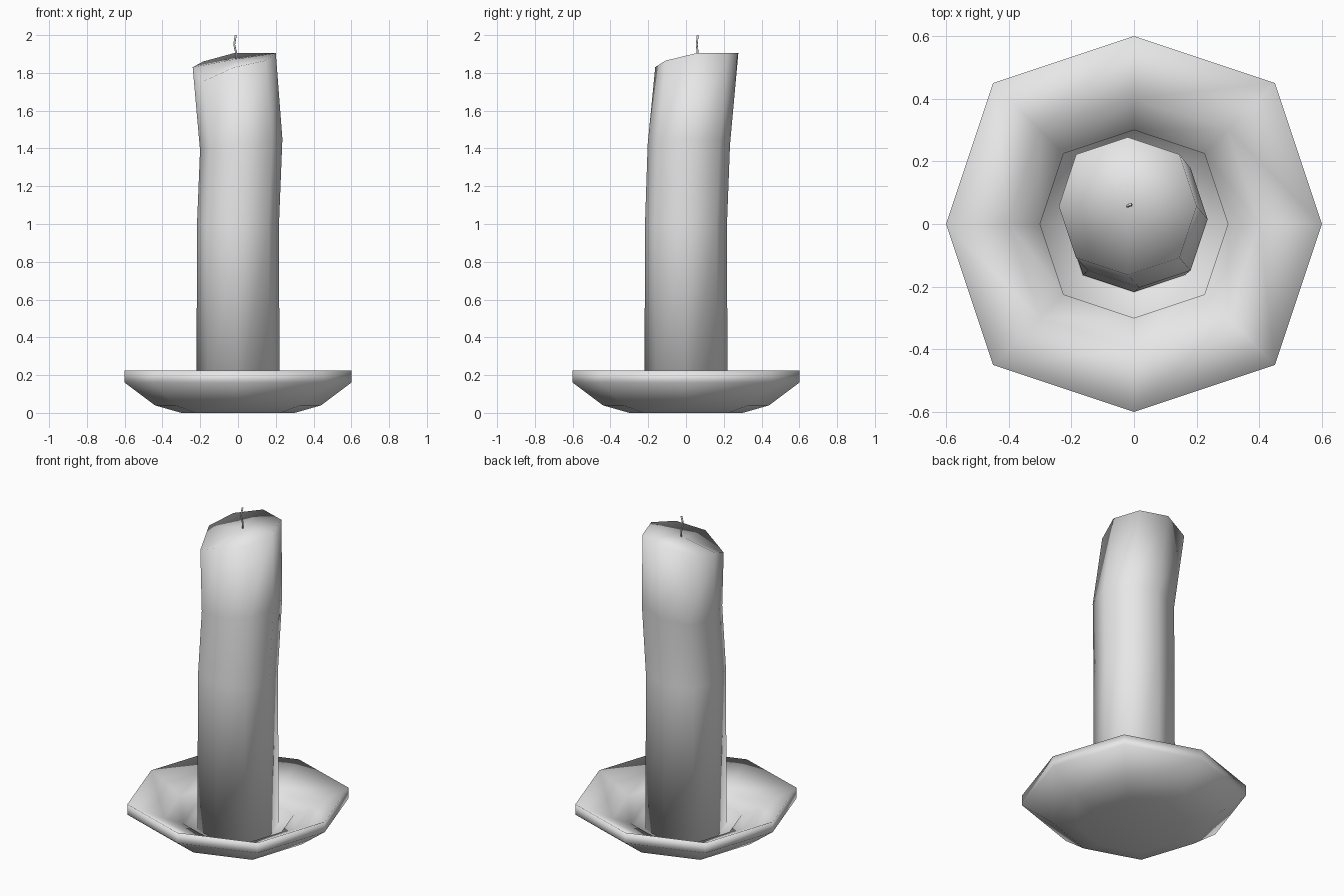
import bpy, bmesh
from mathutils import Vector

old = bpy.data.objects.get("Cube")
if old:
    bpy.data.objects.remove(old, do_unlink=True)

wax = bpy.data.materials.new("pale_grey")
wax.use_nodes = True
wax.diffuse_color = (0.8, 0.8, 0.8, 1)
wax.node_tree.nodes["Principled BSDF"].inputs["Base Color"].default_value = (0.8, 0.8, 0.8, 1)

# Eight directions of a softened square, counter-clockwise from +x
D = 0.75
DIRS = [(1, 0), (D, D), (0, 1), (-D, D), (-1, 0), (-D, -D), (0, -1), (D, -D)]


def ring(r, z, cx=0, cy=0, tilt=0):
    return [Vector((cx + r * x, cy + r * y, z + tilt * x)) for x, y in DIRS]


def loft(name, rings, start, end):
    """Skin a stack of rings and close both ends with a fan to a centre point."""
    bm = bmesh.new()
    loops = [[bm.verts.new(p) for p in pts] for pts in rings]
    n = len(DIRS)
    for a, b in zip(loops, loops[1:]):
        for i in range(n):
            j = (i + 1) % n
            bm.faces.new((a[i], a[j], b[j], b[i]))
    for loop, tip in ((loops[0], start), (loops[-1], end)):
        c = bm.verts.new(tip)
        for i in range(n):
            bm.faces.new((loop[i], loop[(i + 1) % n], c))
    bmesh.ops.recalc_face_normals(bm, faces=bm.faces)
    for f in bm.faces:
        f.smooth = True
    mesh = bpy.data.meshes.new(name)
    bm.to_mesh(mesh)
    bm.free()
    mesh.materials.append(wax)
    obj = bpy.data.objects.new(name, mesh)
    bpy.context.collection.objects.link(obj)
    return obj


# Dish: underside, rim, sloping bowl and a sunken socket
dish_profile = [(0.3, 0), (0.44, 0.04), (0.6, 0.16), (0.6, 0.225),
                (0.4, 0.12), (0.3, 0.08), (0.3, 0.035)]
loft("dish", [ring(r, z) for r, z in dish_profile], (0, 0, 0), (0, 0, 0.035))

# Candle: slightly bent shaft with a slanted, melted top
top = ring(0.22, 0, -0.02, 0.057)
for p, z in zip(top, (1.905, 1.905, 1.905, 1.86, 1.83, 1.755, 1.83, 1.865)):
    p.z = z
shaft = [ring(0.22, 0.035), ring(0.217, 1.0),
         ring(0.218, 1.42, 0.017, 0.015, 0.03), top]
loft("candle", shaft, (0, 0, 0.035), (-0.02, 0.06, 1.872))

# Wick: thin bent cord
wick_path = [(-0.01, 0.06, 1.86), (-0.01, 0.062, 1.905), (-0.02, 0.057, 1.95), (-0.012, 0.062, 2.0)]
wick_rings = [ring(0.005, z, x, y) for x, y, z in wick_path]
loft("wick", wick_rings, wick_path[0], wick_path[-1])
